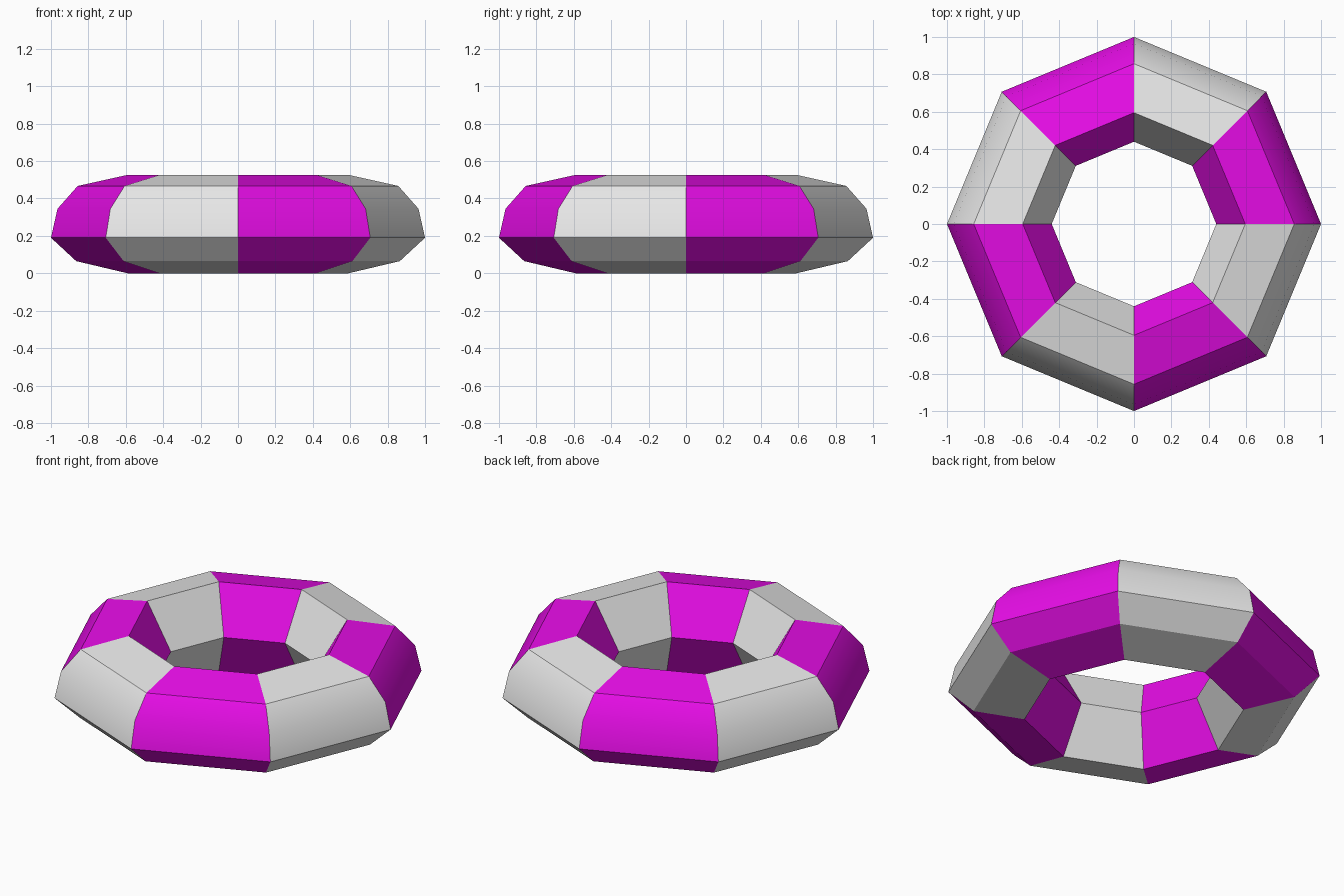
import bpy, bmesh, math

if "Cube" in bpy.data.objects:
    bpy.data.objects.remove(bpy.data.objects["Cube"])

def material(name, rgb):
    m = bpy.data.materials.new(name)
    m.diffuse_color = (*rgb, 1)
    m.use_nodes = True
    m.node_tree.nodes["Principled BSDF"].inputs["Base Color"].default_value = m.diffuse_color
    return m

# Ring cross-section (radius at the corners, height), counter-clockwise
PROFILE = [(0.59, 0.0), (0.865, 0.065), (1.0, 0.19), (0.965, 0.345),
           (0.857, 0.467), (0.595, 0.525), (0.44, 0.266)]
SIDES = 8
SMOOTH_POINT = 3   # only this profile corner is rounded by shading

bm = bmesh.new()
rings = []
for i in range(SIDES):
    a = 2 * math.pi * i / SIDES
    rings.append([bm.verts.new((r * math.cos(a), r * math.sin(a), z)) for r, z in PROFILE])

# Eight segments in alternating colours
n = len(PROFILE)
for i in range(SIDES):
    a, b = rings[i], rings[(i + 1) % SIDES]
    for j in range(n):
        k = (j + 1) % n
        f = bm.faces.new((a[j], b[j], b[k], a[k]))
        f.material_index = i % 2
        f.smooth = True
bmesh.ops.recalc_face_normals(bm, faces=bm.faces[:])

# Sharp edges everywhere except around the outer shoulder
soft = {ring[SMOOTH_POINT] for ring in rings}
for e in bm.edges:
    e.smooth = e.verts[0] in soft and e.verts[1] in soft

mesh = bpy.data.meshes.new("segmented_ring")
bm.to_mesh(mesh)
bm.free()
mesh.materials.append(material("magenta", (0.8, 0.004, 0.8)))
mesh.materials.append(material("light grey", (0.8, 0.8, 0.8)))
ring_obj = bpy.data.objects.new("segmented_ring", mesh)
bpy.context.collection.objects.link(ring_obj)
